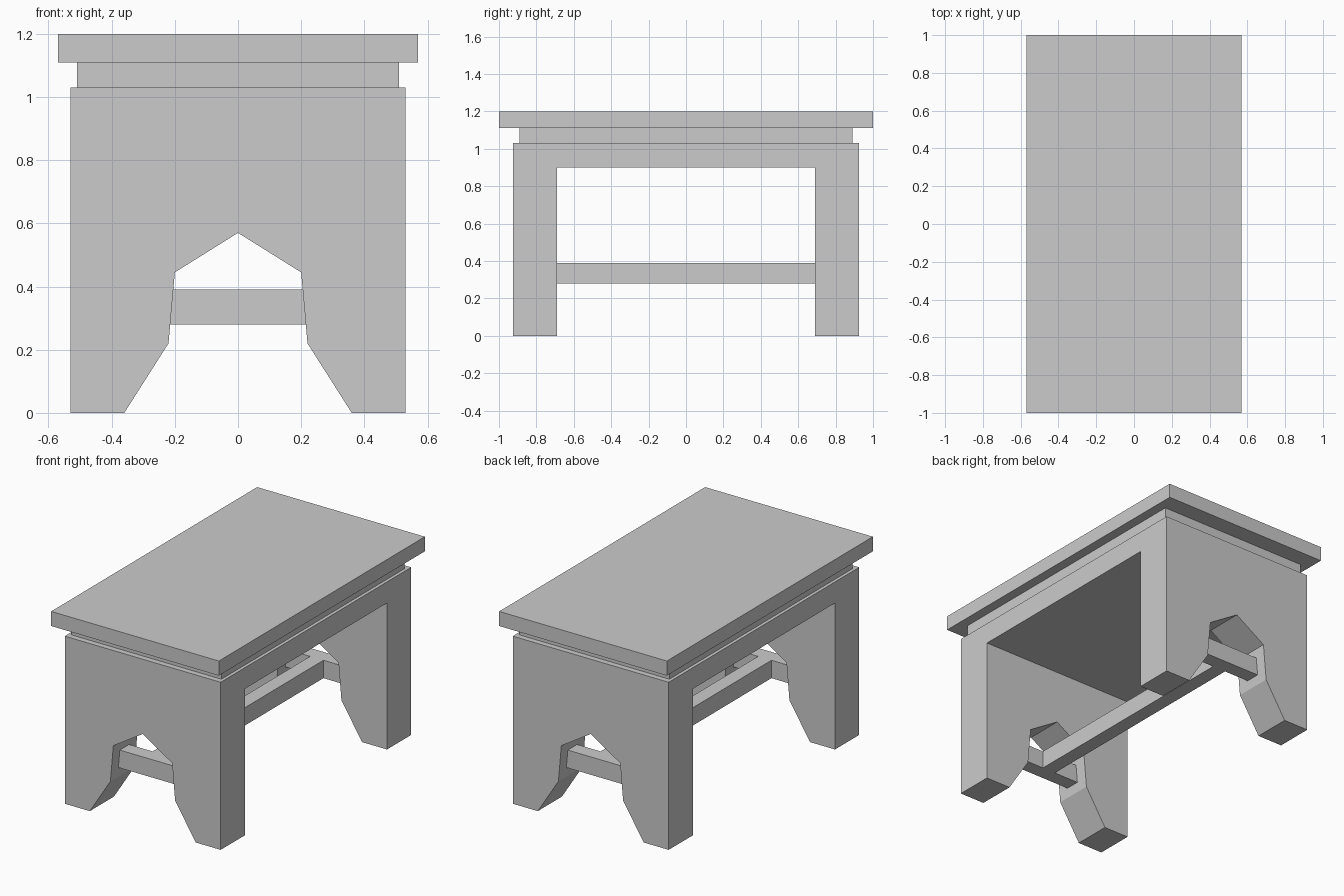
import bpy, bmesh
from mathutils import Vector

if "Cube" in bpy.data.objects:
    bpy.data.objects.remove(bpy.data.objects["Cube"])


def prism(name, points, direction):
    """Extrude a closed planar outline along a direction vector."""
    bm = bmesh.new()
    face = bm.faces.new([bm.verts.new(p) for p in points])
    ext = bmesh.ops.extrude_face_region(bm, geom=[face])
    moved = [v for v in ext["geom"] if isinstance(v, bmesh.types.BMVert)]
    bmesh.ops.translate(bm, verts=moved, vec=Vector(direction))
    bmesh.ops.recalc_face_normals(bm, faces=bm.faces)
    mesh = bpy.data.meshes.new(name)
    bm.to_mesh(mesh)
    bm.free()
    obj = bpy.data.objects.new(name, mesh)
    bpy.context.collection.objects.link(obj)
    return obj


def box(name, hx, y0, y1, z0, z1):
    outline = [(-hx, y0, z0), (hx, y0, z0), (hx, y1, z0), (-hx, y1, z0)]
    return prism(name, outline, (0, 0, z1 - z0))


# Table top and the recessed slab below it
box("table_top", 0.57, -1.0, 1.0, 1.11, 1.2)
box("recessed_slab", 0.51, -0.89, 0.89, 1.03, 1.11)

# Body: two end panels joined by a thick upper board
half = [(0.69, 0.9), (0.69, 0.0), (0.925, 0.0), (0.925, 1.03)]
profile = half + [(-y, z) for y, z in reversed(half)]
body = prism("body", [(-0.53, y, z) for y, z in profile], (1.06, 0, 0))

# Arch cut through both end panels
side = [(0.36, -0.1), (0.36, 0.0), (0.22, 0.22), (0.2, 0.445)]
arch = side + [(0.0, 0.57)] + [(-x, z) for x, z in reversed(side)]
cutter = prism("arch_cutter", [(x, -1.1, z) for x, z in arch], (0, 2.2, 0))
cutter.hide_render = True
cut = body.modifiers.new("arch", "BOOLEAN")
cut.operation = "DIFFERENCE"
cut.solver = "EXACT"
cut.object = cutter
bpy.context.view_layer.objects.active = body
bpy.ops.object.modifier_apply(modifier=cut.name)
bpy.data.objects.remove(cutter)

# H-shaped stretcher: a crossbar in each arch and a long centre bar
for label, y in (("front", -0.81), ("back", 0.81)):
    box(label + "_crossbar", 0.22, y - 0.045, y + 0.045, 0.28, 0.39)
box("long_stretcher", 0.045, -0.765, 0.765, 0.28, 0.39)
